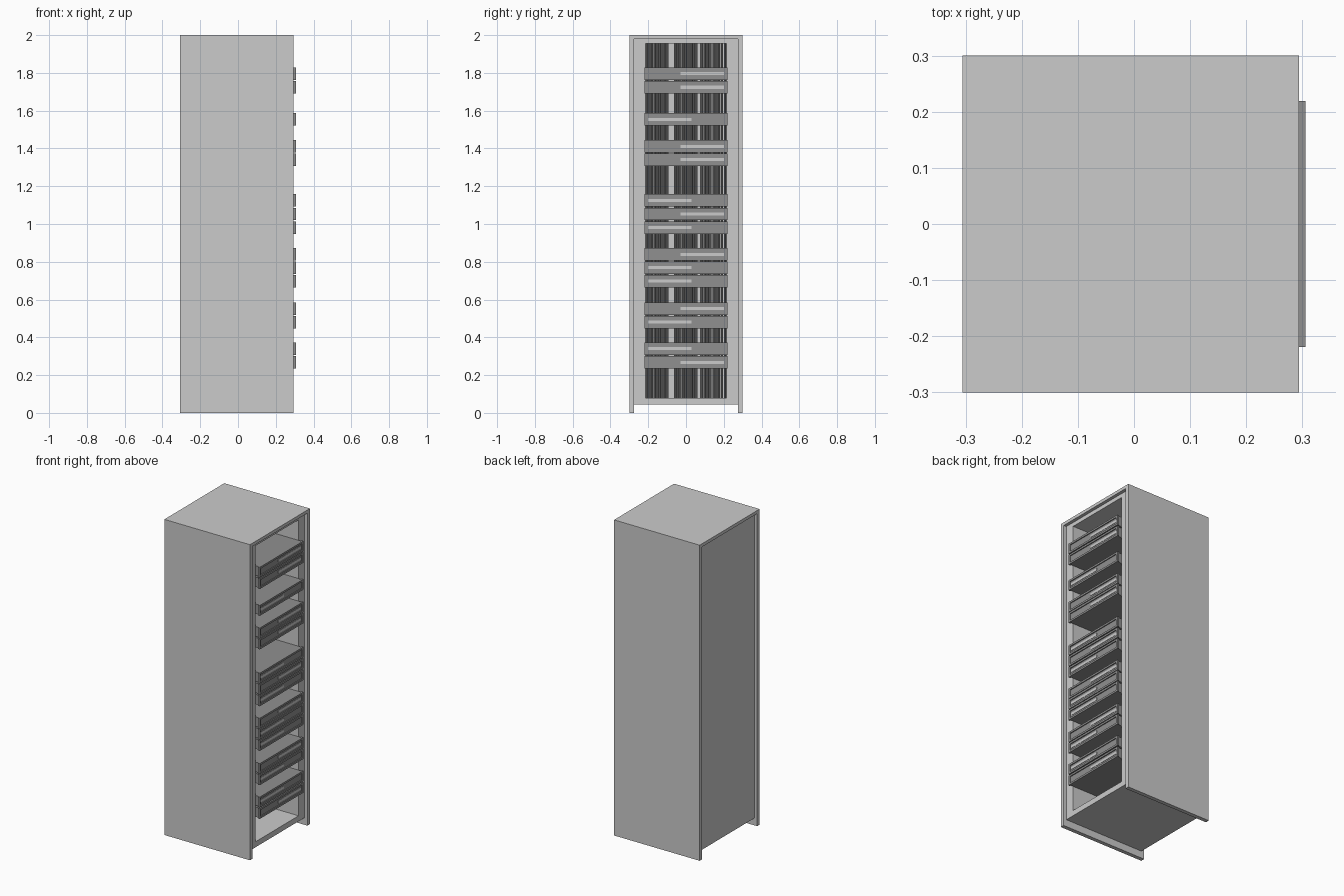
import bpy, bmesh, random

if "Cube" in bpy.data.objects:
    bpy.data.objects.remove(bpy.data.objects["Cube"])

random.seed(4)


def material(name, v):
    m = bpy.data.materials.new(name)
    m.diffuse_color = (v, v, v, 1)
    m.use_nodes = True
    m.node_tree.nodes["Principled BSDF"].inputs["Base Color"].default_value = m.diffuse_color
    return m


DARK = material("dark_grey", 0.28)


def finish(bm, name, mat=None):
    me = bpy.data.meshes.new(name)
    bm.to_mesh(me)
    bm.free()
    ob = bpy.data.objects.new(name, me)
    bpy.context.collection.objects.link(ob)
    if mat:
        me.materials.append(mat)
    return ob


def box_bm(lo, hi):
    bm = bmesh.new()
    bmesh.ops.create_cube(bm, size=1)
    for v in bm.verts:
        v.co = [hi[i] if v.co[i] > 0 else lo[i] for i in range(3)]
    return bm


def box(name, lo, hi, mat=None):
    return finish(box_bm(lo, hi), name, mat)


def recessed_box(name, lo, hi, half_y, z0, z1, depth, mat=None):
    """Box whose +x face carries a rectangular pocket."""
    bm = box_bm(lo, hi)
    bm.normal_update()
    f = max(bm.faces, key=lambda f: f.calc_center_median().x)
    zm = (lo[2] + hi[2]) / 2
    bmesh.ops.inset_individual(bm, faces=[f], thickness=0.005)
    for v in f.verts:
        v.co.y = half_y if v.co.y > 0 else -half_y
        v.co.z = z1 if v.co.z > zm else z0
    bm.normal_update()
    # second ring of vertices becomes the pocket floor
    bmesh.ops.inset_individual(bm, faces=[f], thickness=0.0001)
    for v in f.verts:
        v.co.x = hi[0] - depth
        v.co.y = half_y if v.co.y > 0 else -half_y
        v.co.z = z1 if v.co.z > zm else z0
    return finish(bm, name, mat)


# Outer shell: two side panels and a top
for name, s in (("side_panel_front", -1), ("side_panel_back", 1)):
    ys = sorted((s * 0.275, s * 0.3))
    box(name, (-0.306, ys[0], 0), (0.294, ys[1], 1.98))
box("top_panel", (-0.306, -0.3, 1.98), (0.294, 0.3, 2.0))

# Inner cabinet, open on the +x side
recessed_box("cabinet", (-0.286, -0.275, 0.045), (0.274, 0.275, 1.98),
             0.215, 0.08, 1.955, 0.54)

# Vertical cable bundles at the back of the cabinet
cables = bmesh.new()
for y0, y1 in ((-0.206, -0.098), (-0.058, 0.056), (0.084, 0.206)):
    n = 9
    for i in range(n):
        r = random.uniform(0.005, 0.007)
        res = bmesh.ops.create_cone(cables, cap_ends=True, segments=8,
                                    radius1=r, radius2=r, depth=1.875)
        bmesh.ops.translate(cables, verts=res["verts"], vec=(
            -0.245 + random.uniform(-0.012, 0.012),
            y0 + (y1 - y0) * i / (n - 1), 1.0175))
finish(cables, "cables", DARK)

# Rack units: centre height and the side of the light strip
UNITS = [(1.796, 1), (1.724, 1), (1.554, -1), (1.411, 1), (1.341, 1),
         (1.125, -1), (1.053, 1), (0.981, -1), (0.839, 1), (0.769, -1),
         (0.698, -1), (0.552, 1), (0.481, -1), (0.340, -1), (0.267, 1)]
for i, (z, s) in enumerate(UNITS):
    box(f"unit_body_{i}", (-0.22, -0.212, z - 0.031), (0.296, 0.212, z + 0.031), DARK)
    recessed_box(f"unit_front_{i}", (0.294, -0.219, z - 0.033), (0.306, 0.219, z + 0.033),
                 0.205, z - 0.021, z + 0.021, 0.006, DARK)
    ys = sorted((s * -0.028, s * 0.2))
    box(f"unit_strip_{i}", (0.299, ys[0], z - 0.008), (0.302, ys[1], z + 0.008))
